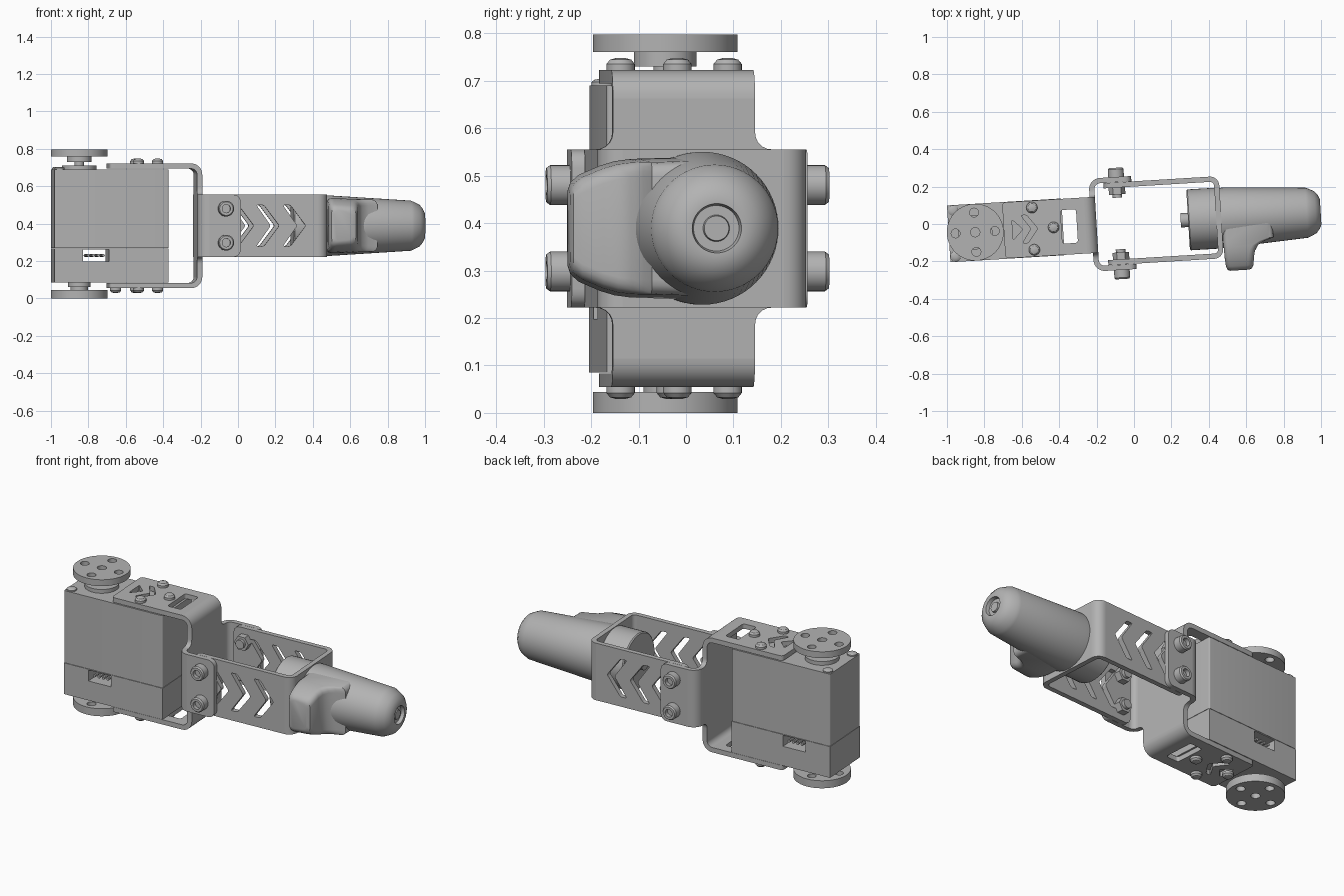
import bpy, bmesh, math
from mathutils import Matrix, Vector

cube = bpy.data.objects.get("Cube")
if cube:
    bpy.data.objects.remove(cube)

metal = bpy.data.materials.new("plain grey")
metal.use_nodes = True
GREY = (0.45, 0.45, 0.45, 1)
metal.diffuse_color = GREY
metal.node_tree.nodes["Principled BSDF"].inputs["Base Color"].default_value = GREY

# The whole limb is turned slightly about the vertical axis
POSE = Matrix.Rotation(math.radians(3.5), 4, 'Z') @ Matrix.Translation((0, 0.008, 0))
MAP = {'x': lambda p, q, t: (t, p, q),
       'y': lambda p, q, t: (p, t, q),
       'z': lambda p, q, t: (p, q, t)}
MID = 0.389      # height of the limb axis
T = 0.028        # sheet thickness
parts = []


def finish(name, bm, axis='z'):
    for v in bm.verts:
        v.co = Vector(MAP[axis](*v.co))
    bmesh.ops.recalc_face_normals(bm, faces=bm.faces[:])
    mesh = bpy.data.meshes.new(name)
    bm.to_mesh(mesh)
    bm.free()
    mesh.materials.append(metal)
    ob = bpy.data.objects.new(name, mesh)
    bpy.context.collection.objects.link(ob)
    ob.matrix_world = POSE
    parts.append(ob)
    return ob


def plate(name, loops, axis, a, b):
    """Fill the first loop, leaving the others as holes, and extrude from a to b."""
    bm = bmesh.new()
    for loop in loops:
        vs = [bm.verts.new((p, q, a)) for p, q in loop]
        for i, v in enumerate(vs):
            bm.edges.new((vs[i - 1], v))
    bmesh.ops.triangle_fill(bm, edges=bm.edges[:], use_beauty=True, normal=(0, 0, 1))
    out = bmesh.ops.extrude_face_region(bm, geom=bm.faces[:])
    top = [g for g in out["geom"] if isinstance(g, bmesh.types.BMVert)]
    bmesh.ops.translate(bm, verts=top, vec=(0, 0, b - a))
    return finish(name, bm, axis)


def lathe(name, profile, axis, p=0, q=0, steps=48):
    """Spin (radius, distance) points about the given axis."""
    bm = bmesh.new()
    vs = [bm.verts.new((r, 0, t)) for r, t in profile]
    es = [bm.edges.new(pair) for pair in zip(vs, vs[1:])]
    bmesh.ops.spin(bm, geom=vs + es, cent=(0, 0, 0), axis=(0, 0, 1),
                   angle=math.tau, steps=steps)
    bmesh.ops.remove_doubles(bm, verts=bm.verts[:], dist=1e-5)
    bmesh.ops.translate(bm, verts=bm.verts[:], vec=(p, q, 0))
    return finish(name, bm, axis)


def circle(p, q, r, n=32):
    return [(p + r * math.cos(math.tau * i / n), q + r * math.sin(math.tau * i / n))
            for i in range(n)]


def rounded(points, r, steps=5):
    """Round every corner; r is one radius or one per corner."""
    out = []
    for i, c in enumerate(points):
        c = Vector(c)
        rad = r[i] if isinstance(r, (list, tuple)) else r
        if rad == 0:
            out.append(tuple(c))
            continue
        a = c + (Vector(points[i - 1]) - c).normalized() * rad
        b = c + (Vector(points[(i + 1) % len(points)]) - c).normalized() * rad
        for k in range(steps + 1):
            t = k / steps
            w = 0.82 * t * (1 - t) * 2
            s, e = (1 - t) ** 2, t * t
            out.append(tuple((a * s + c * w + b * e) / (s + w + e)))
    return out


def rect(p0, p1, q0, q1, r=0):
    return rounded([(p0, q0), (p1, q0), (p1, q1), (p0, q1)], r)


def bend(p, q, r, sp, sq):
    """Quarter ring of sheet, opening toward the signs sp and sq."""
    arc = [(math.cos(math.pi * i / 16), math.sin(math.pi * i / 16)) for i in range(9)]
    return ([(p + sp * r * c, q + sq * r * s) for c, s in arc] +
            [(p + sp * (r - T) * c, q + sq * (r - T) * s) for c, s in reversed(arc)])


def chevron(tip, mid, h=0.11, w=0.04):
    back = tip - 0.75 * h
    return rounded([(back - w, mid + h), (back, mid + h), (tip, mid), (back, mid - h),
                    (back - w, mid - h), (tip - w - 0.005, mid)], 0.01, 3)


def dome(name, p, q, z, s, r=0.03, h=0.026):
    lathe(name, [(0, z), (r, z), (r, z + s * h * .5), (r * .75, z + s * h * .85),
                 (r * .3, z + s * h), (0, z + s * h)], 'z', p, q, 20)


# Servo case: upper shell, lower shell with connector opening and pins
CASE = rect(-0.992, -0.38, -0.152, 0.152, 0.008)
plate("servo_upper_case", [CASE], 'z', 0.269, 0.69)
plate("servo_lower_case", [rect(-0.992, -0.38, 0.085, 0.267),
                           rect(-0.84, -0.70, 0.198, 0.262)], 'y', -0.152, 0.152)
for i in range(4):
    plate("connector_pin", [circle(-0.81 + 0.027 * i, 0.23, 0.008, 8)], 'y', -0.14, 0.14)
for side in (-1, 1):
    dome("case_screw", -0.962, side * 0.122, 0.69, 1, 0.027, 0.014)

# Output discs with their hubs
HOLES = [circle(-0.85 + 0.105 * math.cos(a), 0.105 * math.sin(a), 0.024, 16)
         for a in (0, math.pi / 2, math.pi, -math.pi / 2)]
DISC = [circle(-0.85, 0, 0.152, 64), circle(-0.85, 0, 0.025, 16)] + HOLES
plate("top_disc", DISC, 'z', 0.76, 0.797)
plate("bottom_disc", DISC, 'z', 0.0, 0.044)
for name, r, a, b in (("top_hub", 0.066, 0.73, 0.76), ("top_shaft", 0.025, 0.70, 0.75),
                      ("top_collar", 0.092, 0.685, 0.712),
                      ("bottom_hub", 0.046, 0.04, 0.07), ("bottom_collar", 0.06, 0.06, 0.09)):
    plate(name, [circle(-0.85, 0, r, 40)], 'z', a, b)

# Cross-shaped bracket: base plate, servo arms and link arms
R = 0.06
LO, HI = 0.222, 0.555
BACK, FRONT = -0.228, -0.2
wide, slim, bot, top = 0.249 - R, 0.15, 0.055 + R, 0.722 - R
cross = [(slim, bot), (slim, LO), (wide, LO), (wide, HI), (slim, HI), (slim, top)]
cross += [(-p, q) for p, q in reversed(cross)]
corner = [0, 0.037, 0, 0, 0.037, 0] * 2
plate("bracket_base", [rounded(cross, corner)], 'x', BACK, FRONT)
for name, s, z in (("upper", 1, 0.722), ("lower", -1, 0.055)):
    plate(name + "_servo_bend", [bend(FRONT - R, z - s * R, R, 1, s)], 'y', -slim, slim)
    outline = rounded([(-0.697, -slim), (FRONT - R, -slim), (FRONT - R, slim),
                       (-0.697, slim)], [0.02, 0, 0, 0.02])
    holes = [rect(-0.388, -0.305, -0.09, 0.09, 0.015), chevron(-0.515, 0, 0.075, 0.03),
             rounded([(-0.65, -0.055), (-0.595, 0), (-0.65, 0.055)], 0.01)]
    plate(name + "_servo_arm", [outline] + holes, 'z', z, z - s * T)
    spots = [(-0.54, 0.113), (-0.54, -0.113), (-0.43, 0)]
    if s < 0:
        spots.append((-0.655, 0))
    for p, q in spots:
        dome(name + "_arm_screw", p, q, z, s)

# Long link bracket, its chevron windows, and the bolts joining both brackets
END, HALF, RL = 0.468, 0.22, 0.05
plate("link_base", [rect(-HALF + RL, HALF - RL, LO, HI)], 'x', END - T, END)
for name, s in (("left", 1), ("right", -1)):
    plate(name + "_short_bend", [bend(BACK + R, s * wide, R, -1, s)], 'z', LO, HI)
    outline = rounded([(BACK + R, LO), (0, LO), (0, HI), (BACK + R, HI)], [0, 0.04, 0.04, 0])
    plate(name + "_short_arm", [outline], 'y', s * 0.249, s * (0.249 - T))
    plate(name + "_link_bend", [bend(END - RL, s * (HALF - RL), RL, 1, s)], 'z', LO, HI)
    outline = rounded([(-0.15, LO), (END - RL, LO), (END - RL, HI), (-0.15, HI)],
                      [0.04, 0, 0, 0.04])
    plate(name + "_link_arm", [outline] + [chevron(t, MID) for t in (0.072, 0.208, 0.35)],
          'y', s * HALF, s * (HALF - T))
    for z in (MID - 0.091, MID + 0.091):
        lathe(name + "_bolt_head", [(0, s * 0.249), (0.042, s * 0.249), (0.042, s * 0.29),
                                    (0.036, s * 0.298), (0.022, s * 0.298),
                                    (0.022, s * 0.275), (0, s * 0.275)], 'y', -0.08, z, 32)
        plate(name + "_bolt_shank", [circle(-0.08, z, 0.026, 20)], 'y', s * 0.25, s * 0.138)
        plate(name + "_nut", [circle(-0.08, z, 0.044, 6)], 'y', s * 0.193, s * 0.155)

# Motor barrel and stud inside the link bracket
AX = -0.004
lathe("barrel", [(0, 0.29), (0.157, 0.29), (0.163, 0.296), (0.163, 0.45), (0, 0.45)],
      'x', AX, MID)
lathe("barrel_stud", [(0, 0.25), (0.038, 0.25), (0.038, 0.30), (0, 0.30)], 'x', AX, MID, 24)

# Tapered foot with a rounded end and a recessed tip
lathe("foot", [(0, 0.468), (0.161, 0.468), (0.161, 0.50), (0.134, 0.925), (0.128, 0.94),
               (0.112, 0.972), (0.09, 0.99), (0.068, 1.0), (0.052, 1.0), (0.048, 0.98),
               (0.028, 0.98), (0.026, 0.99), (0, 0.99)], 'x', AX, MID, 64)

# Side toe, lofted outward from the foot: y, start x, end x, half height
bm = bmesh.new()
rings = []
for y, x0, x1, h in ((0, .470, .74, .152), (-.125, .470, .74, .148), (-.14, .470, .69, .148),
                     (-.16, .471, .655, .147), (-.19, .472, .637, .143),
                     (-.22, .473, .63, .134), (-.265, .477, .624, .115),
                     (-.283, .485, .615, .10), (-.289, .497, .60, .085)):
    ring = rounded([(x0, MID - h), (x1, MID - h + .01), (x1, MID + h - .01), (x0, MID + h)],
                   0.03, 4)
    rings.append([bm.verts.new((x, y, z)) for x, z in ring])
for a, b in zip(rings, rings[1:]):
    for i in range(len(a)):
        bm.faces.new((a[i - 1], a[i], b[i], b[i - 1]))
bm.faces.new(rings[0])
bm.faces.new(rings[-1])
finish("toe", bm)

# Smooth the curved surfaces, keep the sharp edges
bpy.ops.object.select_all(action='DESELECT')
for ob in parts:
    ob.select_set(True)
bpy.context.view_layer.objects.active = parts[0]
bpy.ops.object.shade_smooth_by_angle(angle=math.radians(32))
